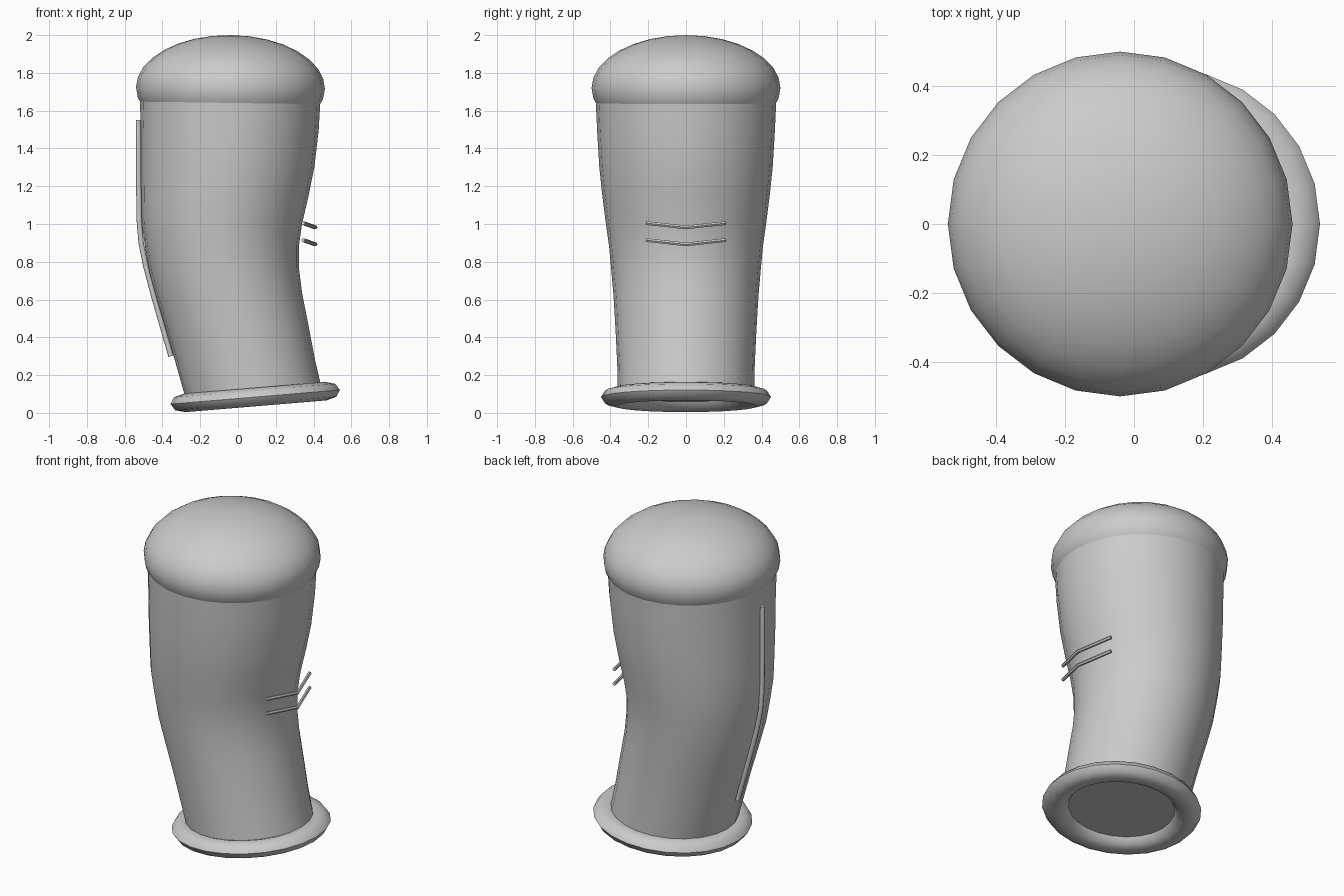
import bpy, bmesh, math
from mathutils import Vector, Matrix

if "Cube" in bpy.data.objects:
    bpy.data.objects.remove(bpy.data.objects["Cube"])

SIDES = 24


def finish(bm, name, angle=40):
    bmesh.ops.recalc_face_normals(bm, faces=bm.faces)
    me = bpy.data.meshes.new(name)
    bm.to_mesh(me)
    bm.free()
    ob = bpy.data.objects.new(name, me)
    bpy.context.collection.objects.link(ob)
    bpy.ops.object.select_all(action='DESELECT')
    ob.select_set(True)
    bpy.context.view_layer.objects.active = ob
    bpy.ops.object.shade_smooth_by_angle(angle=math.radians(angle))
    return ob


def skin(bm, rings, closed=False):
    n = len(rings[0])
    pairs = list(zip(rings, rings[1:])) + ([(rings[-1], rings[0])] if closed else [])
    for a, b in pairs:
        for i in range(n):
            j = (i + 1) % n
            bm.faces.new((a[i], a[j], b[j], b[i]))


def ring(bm, cx, cz, r, tilt, dz=0.0):
    # circle around the limb axis; tilt raises its +x side
    rot = Matrix.Rotation(-tilt, 3, 'Y')
    return [bm.verts.new(Vector((cx, 0, cz)) + rot @ Vector(
        (r * math.cos(2 * math.pi * i / SIDES), r * math.sin(2 * math.pi * i / SIDES), dz)))
        for i in range(SIDES)]


def rod(name, points, r, sides=6):
    # thin capped strip following a path
    bm = bmesh.new()
    pts = [Vector(p) for p in points]
    rings = []
    for k, p in enumerate(pts):
        t = (pts[min(k + 1, len(pts) - 1)] - pts[max(k - 1, 0)]).normalized()
        ref = Vector((0, 1, 0)) if abs(t.y) < 0.7 else Vector((0, 0, 1))
        u = t.cross(ref).normalized()
        v = t.cross(u)
        rings.append([bm.verts.new(p + r * (u * math.cos(a) + v * math.sin(a)))
                      for a in (2 * math.pi * i / sides for i in range(sides))])
    skin(bm, rings)
    bm.faces.new(rings[0])
    bm.faces.new(rings[-1])
    return finish(bm, name, 50)


# bent sleeve: centre x, centre z, radius, tilt
bm = bmesh.new()
path = [(0.088, 0.085, 0.36, 0.085), (0.045, 0.25, 0.364, 0.085), (0.005, 0.42, 0.372, 0.08),
        (-0.043, 0.61, 0.383, 0.06), (-0.072, 0.75, 0.395, 0.04), (-0.084, 0.88, 0.407, 0.02),
        (-0.085, 1.0, 0.424, 0.0), (-0.069, 1.15, 0.443, 0.0), (-0.055, 1.3, 0.459, 0.0),
        (-0.044, 1.5, 0.471, -0.01), (-0.04, 1.75, 0.482, -0.01)]
rings = [ring(bm, *p) for p in path]
skin(bm, rings)
bm.faces.new(rings[0])
bm.faces.new(rings[-1])
finish(bm, "sleeve")

# rounded shoulder cap
bm = bmesh.new()
bmesh.ops.create_uvsphere(bm, u_segments=SIDES, v_segments=16, radius=1)
bmesh.ops.transform(bm, verts=bm.verts, matrix=Matrix.Translation((-0.04, 0, 1.72))
                    @ Matrix.Rotation(0.01, 4, 'Y') @ Matrix.Diagonal((0.5, 0.5, 0.28, 1)))
finish(bm, "shoulder_cap")

# flattened cuff ring
bm = bmesh.new()
cuff = [ring(bm, 0.091, 0.084, 0.375 + 0.075 * math.cos(a), 0.083, 0.049 * math.sin(a))
        for a in (2 * math.pi * k / 8 for k in range(8))]
skin(bm, cuff, closed=True)
finish(bm, "cuff", 60)

# outer seam strip
rod("outer_seam", [(-0.527, 0, 1.55), (-0.526, 0, 1.25), (-0.523, 0, 1.02), (-0.513, 0, 0.9),
                   (-0.489, 0, 0.78), (-0.447, 0, 0.62), (-0.355, 0, 0.3)], 0.014, 8)

# elbow creases
for i, z in enumerate((1.005, 0.915)):
    rod(f"elbow_crease_{i + 1}",
        [(0.345, -0.21, z), (0.41, 0, z - 0.023), (0.345, 0.21, z)], 0.011)
